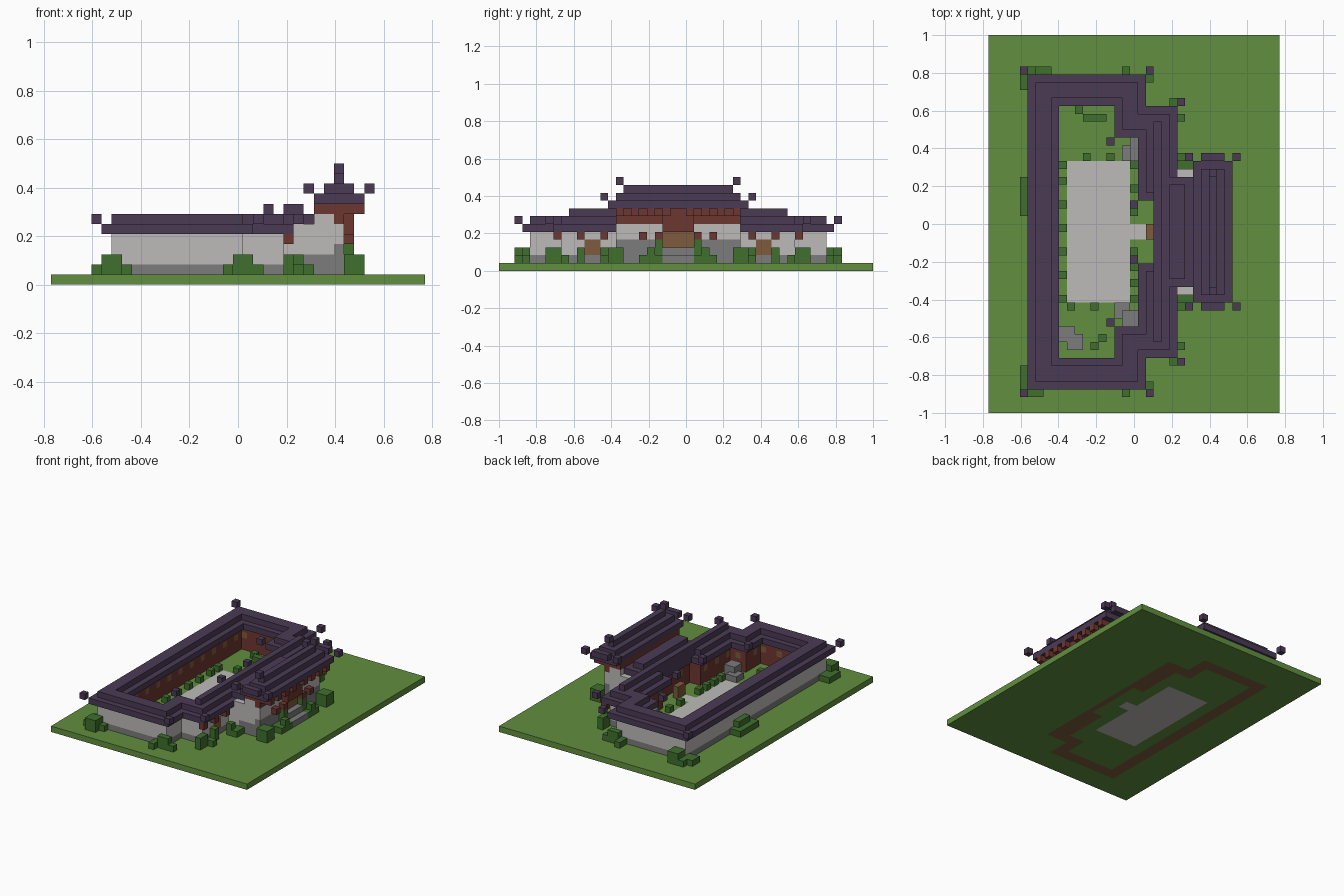
import bpy, bmesh
from mathutils import Vector

V = 1 / 24                      # edge length of one block
NX, NY, MID = 37, 48, 46        # plot size; j mirrors to MID - 1 - j

cube = bpy.data.objects.get("Cube")
if cube:
    bpy.data.objects.remove(cube)


def material(name, rgb):
    m = bpy.data.materials.new(name)
    m.use_nodes = True
    m.diffuse_color = (*rgb, 1)
    node = next(n for n in m.node_tree.nodes if n.type == 'BSDF_PRINCIPLED')
    node.inputs["Base Color"].default_value = (*rgb, 1)
    return m


GRASS = material("grass green", (0.12, 0.275, 0.05))
LEAF = material("leaf green", (0.05, 0.16, 0.027))
ROOF = material("roof purple", (0.07, 0.043, 0.09))
PLASTER = material("pale plaster", (0.51, 0.5, 0.485))
STONE = material("grey stone", (0.2, 0.2, 0.2))
BRICK = material("red brick", (0.155, 0.038, 0.03))
WOOD = material("brown wood", (0.205, 0.105, 0.045))


def box(i0, i1, j0, j1, k0=0, k1=1):
    return {(i, j, k) for i in range(i0, i1) for j in range(j0, j1) for k in range(k0, k1)}


def at(region, k0, k1=None):
    """Extrude a flat region between two levels."""
    return {(i, j, k) for i, j, _ in region for k in range(k0, k1 or k0 + 1)}


def both(cells):
    """Mirror cells about the long axis of the building."""
    return cells | {(i, MID - 1 - j, k) for i, j, k in cells}


def near(cell, region, d):
    i, j, _ = cell
    return any((i + a, j + b, 0) in region for a in range(-d, d + 1) for b in range(-d, d + 1))


def erode(region):
    return {c for c in region if all((c[0] + a, c[1] + b, 0) in region
                                     for a in (-1, 0, 1) for b in (-1, 0, 1))}


def build(name, cells, rule):
    """Make the outer skin of a set of blocks; rule gives each block's material."""
    pick = rule if callable(rule) else (lambda c: rule)
    me = bpy.data.meshes.new(name)
    bm = bmesh.new()
    verts, slots = {}, []

    def vert(p):
        if p not in verts:
            verts[p] = bm.verts.new(((p[0] - NX / 2) * V, (p[1] - NY / 2) * V, p[2] * V))
        return verts[p]

    for c in sorted(cells):
        mat = pick(c)
        if mat not in slots:
            slots.append(mat)
            me.materials.append(mat)
        for axis in range(3):
            for side in (0, 1):
                n = list(c)
                n[axis] += 2 * side - 1
                if tuple(n) in cells:
                    continue
                u, w = (axis + 1) % 3, (axis + 2) % 3
                ring = []
                for du, dw in ((0, 0), (1, 0), (1, 1), (0, 1)):
                    p = list(c)
                    p[axis] += side
                    p[u] += du
                    p[w] += dw
                    ring.append(vert(tuple(p)))
                face = bm.faces.new(ring if side else ring[::-1])
                face.material_index = slots.index(mat)
    bm.to_mesh(me)
    bm.free()
    ob = bpy.data.objects.new(name, me)
    bpy.context.collection.objects.link(ob)
    return ob


# Plan of the ring of halls around the courtyard
court = box(9, 16, 7, 39) | box(9, 19, 11, 35) | box(9, 21, 19, 27)
ring = (box(5, 20, 3, 43) | box(16, 24, 7, 39)) - court
walls = erode(ring)
paving = box(10, 18, 14, 32) | box(18, 20, 22, 24)

# Ground with paving and wooden floors
build("ground", box(0, NX, 0, NY),
      lambda c: PLASTER if c in paving else WOOD if c in walls else GRASS)


# Hall walls: plaster on stone outside, brick with windows inside
def wall_rule(c):
    i, j, k = c
    if near(c, court, 2):
        return WOOD if k == 3 and (i + j) % 3 == 0 else BRICK
    if k in (2, 3) and i == 22 and (j in (11, 12) or j in (33, 34)):
        return WOOD
    return STONE if k == 1 else PLASTER


build("hall_walls", at(walls, 1, 5), wall_rule)
build("eave_brackets", {(23, j, 4) for j in (7, 10, 13, 32, 35, 38)}, BRICK)

# Stepped roof of the halls, with raised corner blocks
ridge = box(21, 22, 9, 37)
build("hall_roof",
      at(ring, 5) | at(walls | box(21, 23, 18, 28), 6) | at(ridge, 7), ROOF)
corners = {(4, 43, 6), (20, 43, 6), (24, 39, 6), (15, 34, 6), (18, 26, 6)}
build("hall_roof_corners", both(corners), ROOF)

# Passage roof linking the halls and the gate
build("passage_roof", box(22, 26, 16, 30, 6, 7) | box(23, 25, 17, 29, 7, 8), ROOF)


# Gatehouse body with stone base, door and brick top
def gate_rule(c):
    i, j, k = c
    if k >= 7 or (k == 6 and i == 28):
        return BRICK
    if i == 28 and 21 <= j < 25 and k in (3, 4):
        return WOOD
    base = 2 if i < 25 else 3 if i < 28 else 4
    return STONE if k < base else PLASTER


build("gatehouse", box(23, 29, 15, 31, 1, 6) | box(26, 29, 15, 31, 6, 7)
      | box(26, 30, 15, 31, 7, 8), gate_rule)
build("gate_brackets", both({(30, j, 7) for j in range(15, 23, 2)}
                            | {(29, j, 4) for j in (18, 20)})
      | box(29, 30, 21, 25, 5, 7), BRICK)
build("gate_steps", box(29, 30, 21, 25, 1, 3) | box(30, 31, 21, 25, 1, 2), STONE)

# Gate roof with raised corners, gable tips and ridge ends
build("gate_roof", box(26, 31, 14, 32, 8, 9) | box(27, 30, 15, 31, 9, 10)
      | box(28, 29, 16, 30, 10, 11), ROOF)
build("gate_roof_tips", both({(25, 32, 9), (31, 32, 9), (28, 30, 11)}
                             | box(27, 30, 32, 33, 9, 10)), ROOF)

# Wooden porch on the courtyard side
build("porch", box(20, 21, 22, 24, 1, 3), WOOD)

# Rocks in the courtyard corners
build("rocks", box(17, 19, 32, 34, 1, 2) | box(18, 19, 32, 35, 1, 3)
      | box(9, 11, 9, 11, 1, 2) | box(10, 12, 8, 10, 1, 2)
      | box(16, 18, 12, 14, 1, 2) | box(17, 19, 11, 13, 1, 3), STONE)

# Small shrubs edging the courtyard
shrubs = {(9, j, 1) for j in range(14, 32, 3)} | {(9, 31, 1)}
shrubs |= {(18, j, 1) for j in (14, 16, 18, 20, 25, 28, 31)}
shrubs |= {(i, 13, 1) for i in (10, 13, 16)} | {(12, 32, 1), (15, 32, 1)}
shrubs |= {(11, 38, 1), (13, 8, 1), (14, 9, 1)} | box(12, 15, 37, 38, 1, 2)
build("courtyard_shrubs", shrubs, LEAF)

# Bushes around the outer walls
bushes = box(5, 8, 42, 44, 1, 2) | box(6, 8, 42, 44, 2, 3) | box(4, 6, 41, 43, 1, 2)
bushes |= box(4, 6, 3, 6, 1, 2) | box(5, 7, 2, 4, 1, 3) | box(7, 8, 3, 4, 1, 2)
bushes |= box(4, 6, 25, 30, 1, 2) | box(5, 6, 26, 29, 2, 3)
bushes |= both(box(17, 21, 3, 4, 1, 2) | box(18, 20, 3, 4, 2, 3) | box(17, 18, 2, 3, 1, 2))
bushes |= both(box(23, 25, 8, 9, 1, 2) | box(23, 24, 6, 8, 1, 3) | box(23, 24, 10, 11, 1, 3))
bushes |= both(box(24, 26, 13, 15, 1, 2) | box(24, 25, 13, 14, 2, 3))
build("outer_bushes", bushes, LEAF)
gate_bushes = both(box(29, 31, 18, 21, 1, 2) | box(29, 30, 20, 21, 2, 4)
                   | box(29, 31, 14, 16, 1, 3) | box(30, 31, 19, 20, 2, 3))
build("gate_bushes", gate_bushes, LEAF)
